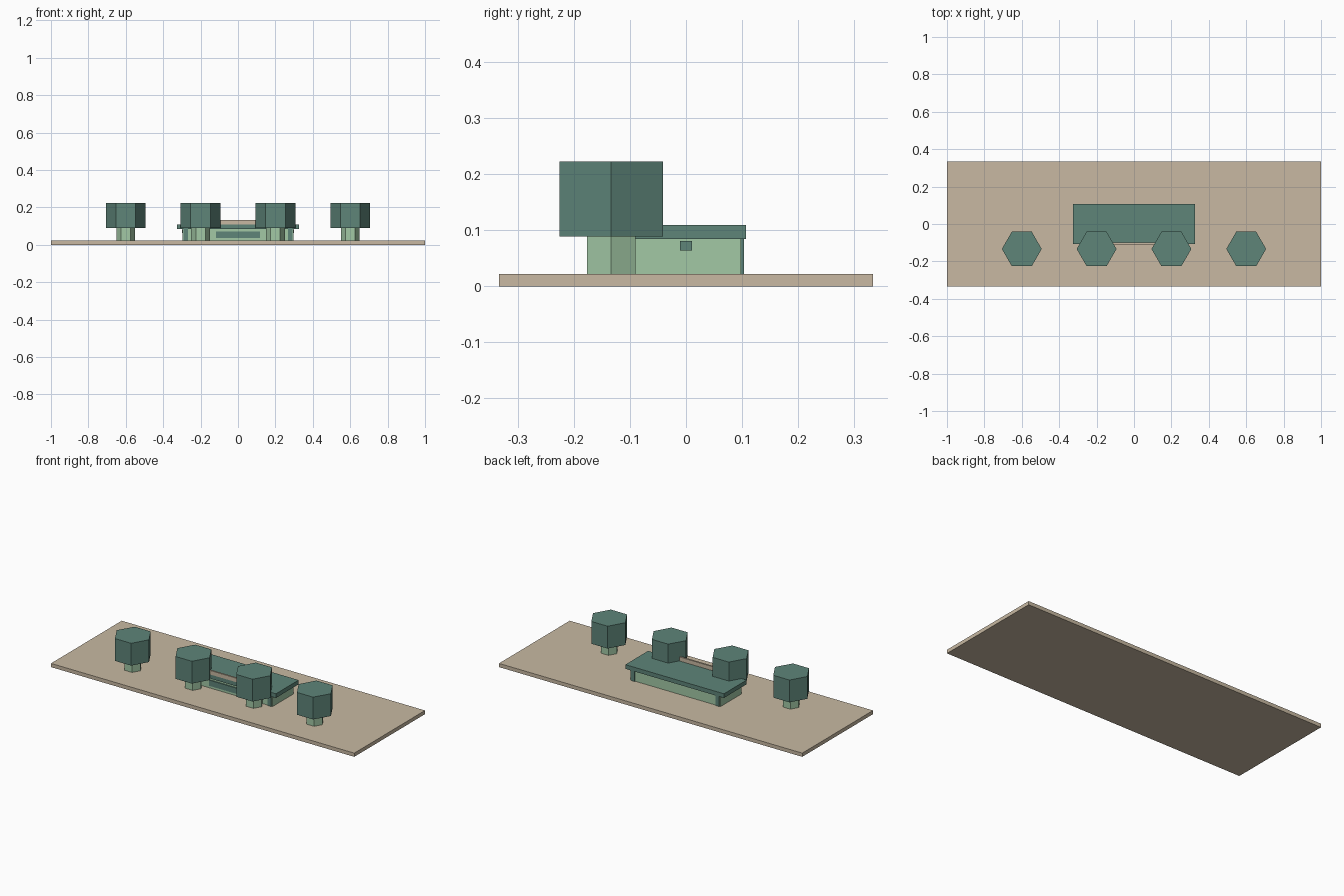
import bpy
import math

cube = bpy.data.objects.get("Cube")
if cube:
    bpy.data.objects.remove(cube, do_unlink=True)


def to_linear(c):
    c /= 255
    return c / 12.92 if c <= 0.04045 else ((c + 0.055) / 1.055) ** 2.4


def make_material(name, rgb):
    mat = bpy.data.materials.new(name)
    color = (*[to_linear(c) for c in rgb], 1)
    mat.diffuse_color = color
    mat.use_nodes = True
    bsdf = next(n for n in mat.node_tree.nodes if n.type == "BSDF_PRINCIPLED")
    bsdf.inputs["Base Color"].default_value = color
    return mat


sand = make_material("sand", (200, 185, 162))
teal = make_material("teal", (94, 133, 121))
pale_green = make_material("pale_green", (162, 200, 165))


def finish(name, mat):
    obj = bpy.context.object
    obj.name = name
    obj.data.materials.append(mat)
    return obj


def box(name, mat, x, y, z):
    """Box from (low, high) ranges on each axis."""
    ranges = (x, y, z)
    bpy.ops.mesh.primitive_cube_add(size=1, location=[(a + b) / 2 for a, b in ranges])
    bpy.context.object.scale = [b - a for a, b in ranges]
    bpy.ops.object.transform_apply(location=False, rotation=False, scale=True)
    return finish(name, mat)


def hexagon(name, mat, radius, x, y, low, high):
    """Six-sided prism with corners pointing along x."""
    bpy.ops.mesh.primitive_cylinder_add(
        vertices=6, radius=radius, depth=high - low,
        location=(x, y, (low + high) / 2), rotation=(0, 0, math.radians(30)))
    return finish(name, mat)


# Ground slab
GROUND = 0.022
box("ground_slab", sand, (-1, 1), (-0.333, 0.333), (0, GROUND))

# Pavilion body and overhanging roof
box("pavilion_wall", pale_green, (-0.297, 0.297), (-0.098, 0.098), (GROUND, 0.084))
box("pavilion_roof", teal, (-0.325, 0.325), (-0.107, 0.107), (0.084, 0.109))

# Corner posts and side blocks
for side, sx in (("left", 1), ("right", -1)):
    for end, sy in (("front", -1), ("back", 1)):
        box(f"{end}_{side}_post", teal,
            sorted((sx * 0.268, sx * 0.291)), sorted((sy * 0.08, sy * 0.103)),
            (GROUND, 0.084))
    box(f"{side}_side_block", teal,
        sorted((sx * 0.28, sx * 0.3)), (-0.0105, 0.0105), (0.064, 0.081))

# Front window and the board along the roof edge
box("front_window", teal, (-0.117, 0.117), (-0.104, -0.096), (0.037, 0.071))
box("roof_board", sand, (-0.16, 0.16), (-0.109, -0.099), (0.109, 0.133))

# Row of trees
for i, x in enumerate((-0.6, -0.2, 0.2, 0.6), 1):
    hexagon(f"tree_trunk_{i}", pale_green, 0.05, x, -0.1335, GROUND, 0.089)
    hexagon(f"tree_crown_{i}", teal, 0.1065, x, -0.1335, 0.089, 0.222)
